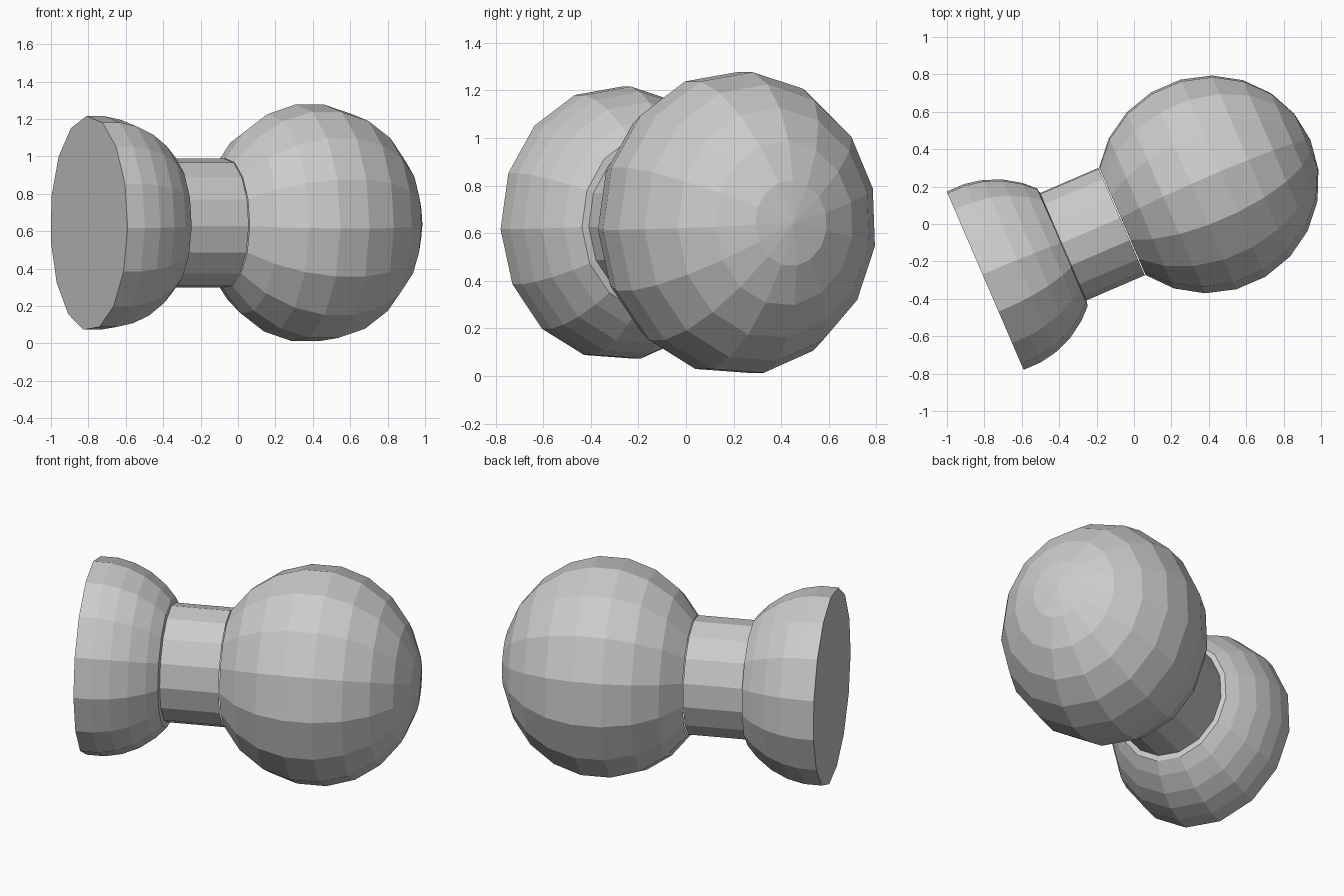
import bpy, bmesh
from math import sin, cos, radians, pi
from mathutils import Vector

if "Cube" in bpy.data.objects:
    bpy.data.objects.remove(bpy.data.objects["Cube"])

SIDES = 15
PHASE = radians(182.5)
STRETCH = 1.1                                # cross-section is taller than wide
ORIGIN = Vector((-0.797, -0.30, 0.642))      # centre of the flat mounting face
AXIS = Vector((0.918, 0.396, 0)).normalized()
SIDE = Vector((-AXIS.y, AXIS.x, 0))
UP = Vector((0, 0, 1))


def lathe(name, profile, cap_start=False, tip=None):
    """Revolve (distance, radius) pairs around the tilted axis."""
    bm = bmesh.new()
    rings = []
    for t, r in profile:
        ring = []
        for k in range(SIDES):
            a = PHASE + 2 * pi * k / SIDES
            ring.append(bm.verts.new(ORIGIN + AXIS * t + SIDE * r * cos(a)
                                     + UP * r * STRETCH * sin(a)))
        rings.append(ring)
    for lo, hi in zip(rings, rings[1:]):
        for k in range(SIDES):
            j = (k + 1) % SIDES
            bm.faces.new((lo[k], lo[j], hi[j], hi[k]))
    if cap_start:
        bm.faces.new(rings[0][::-1])
    if tip is not None:
        p = bm.verts.new(ORIGIN + AXIS * tip)
        for k in range(SIDES):
            bm.faces.new((rings[-1][k], rings[-1][(k + 1) % SIDES], p))
    bmesh.ops.recalc_face_normals(bm, faces=bm.faces)
    if not cap_start and tip is None:
        # open sleeve: make sure it faces outwards
        f = bm.faces[:][0]
        c = f.calc_center_median() - ORIGIN
        if f.normal.dot(c - AXIS * c.dot(AXIS)) < 0:
            bmesh.ops.reverse_faces(bm, faces=bm.faces[:])
    me = bpy.data.meshes.new(name)
    bm.to_mesh(me)
    bm.free()
    ob = bpy.data.objects.new(name, me)
    bpy.context.collection.objects.link(ob)
    return ob


# Domed mounting base with a flat back
dome = [(0.05 + 0.53 * sin(radians(a)), 0.525 * cos(radians(a)))
        for a in (-5.4, 5.5, 16.5, 28, 40, 49)]
lathe("mounting_base", dome + [(0.455, 0.315)], cap_start=True)

# Straight neck
lathe("neck", [(0.455, 0.315), (0.795, 0.315)])

# Round knob, eleven bands pole to pole, cut off where it meets the neck
step = 180 / 11
ball = [(1.30 + 0.595 * sin(radians(a)), 0.584 * cos(radians(a)))
        for a in [step * (i + 0.5) for i in range(-4, 5)]]
lathe("round_knob", ball, tip=1.895)
